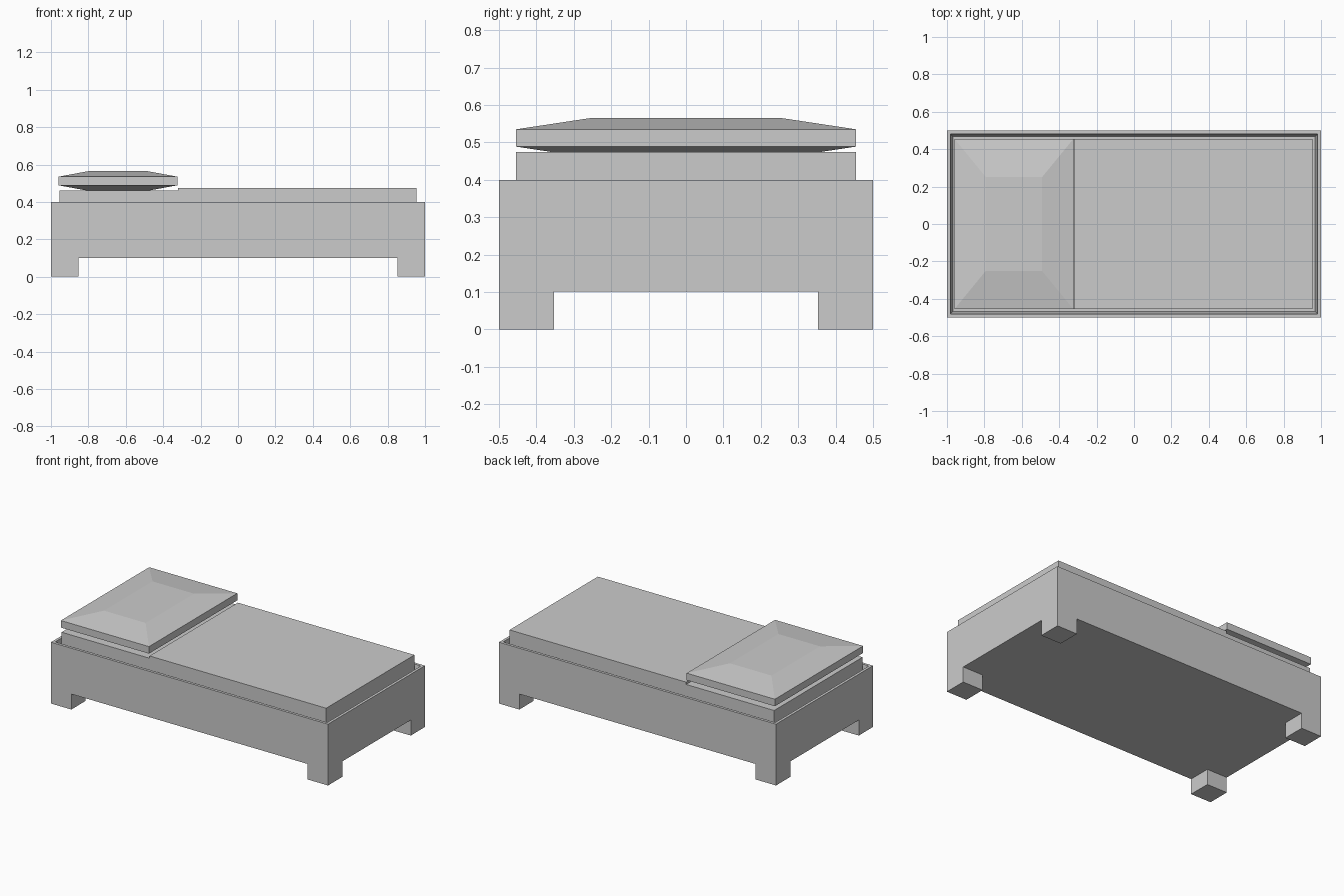
import bpy, bmesh
from mathutils import Vector

if "Cube" in bpy.data.objects:
    bpy.data.objects.remove(bpy.data.objects["Cube"])


def finish(bm, name):
    bmesh.ops.recalc_face_normals(bm, faces=bm.faces)
    mesh = bpy.data.meshes.new(name)
    bm.to_mesh(mesh)
    bm.free()
    obj = bpy.data.objects.new(name, mesh)
    bpy.context.collection.objects.link(obj)
    return obj


def box(bm, lo, hi):
    lo, hi = Vector(lo), Vector(hi)
    verts = bmesh.ops.create_cube(bm, size=1)["verts"]
    bmesh.ops.scale(bm, vec=hi - lo, verts=verts)
    bmesh.ops.translate(bm, vec=(lo + hi) / 2, verts=verts)


# Bed frame: box with a sunken top and four corner legs pulled from the underside
BASE, LEG = 0.101, 0.147
bm = bmesh.new()
box(bm, (-1, -0.5, BASE), (1, 0.5, 0.4))
bm.normal_update()
top = [f for f in bm.faces if f.normal.z > 0.9]
bmesh.ops.inset_region(bm, faces=top, thickness=0.025)
bmesh.ops.inset_region(bm, faces=top, thickness=0.02, depth=-0.1)
for axis, half in (((1, 0, 0), 1.0), ((0, 1, 0), 0.5)):
    for side in (-1, 1):
        bmesh.ops.bisect_plane(bm, geom=bm.verts[:] + bm.edges[:] + bm.faces[:],
                               plane_co=Vector(axis) * side * (half - LEG), plane_no=axis)
bm.normal_update()
corners = []
for f in bm.faces:
    c = f.calc_center_median()
    if f.normal.z < -0.9 and abs(c.x) > 1 - LEG and abs(c.y) > 0.5 - LEG:
        corners.append(f)
for f in corners:
    new = bmesh.ops.extrude_face_region(bm, geom=[f])["geom"]
    for v in new:
        if isinstance(v, bmesh.types.BMVert):
            v.co.z = 0
bmesh.ops.delete(bm, geom=corners, context='FACES_ONLY')
finish(bm, "bed_frame")

# Mattress with a raised blanket step, extruded across the bed
profile = [(-0.955, 0.3), (0.955, 0.3), (0.955, 0.475),
           (-0.32, 0.475), (-0.32, 0.46), (-0.955, 0.46)]
bm = bmesh.new()
face = bm.faces.new([bm.verts.new((x, -0.455, z)) for x, z in profile])
new = bmesh.ops.extrude_face_region(bm, geom=[face])["geom"]
bmesh.ops.translate(bm, vec=(0, 0.91, 0),
                    verts=[v for v in new if isinstance(v, bmesh.types.BMVert)])
finish(bm, "mattress_and_blanket")

# Pillow: stacked rectangles (half x, half y, z) joined into a bevelled slab
rings = [(0.15, 0.25, 0.458), (0.318, 0.455, 0.489),
         (0.318, 0.455, 0.535), (0.15, 0.25, 0.566)]
bm = bmesh.new()
loops = [[bm.verts.new((-0.642 + sx * hx, sy * hy, z))
          for sx, sy in ((-1, -1), (1, -1), (1, 1), (-1, 1))] for hx, hy, z in rings]
for a, b in zip(loops, loops[1:]):
    for i in range(4):
        j = (i + 1) % 4
        bm.faces.new((a[i], a[j], b[j], b[i]))
bm.faces.new(loops[0][::-1])
bm.faces.new(loops[-1])
finish(bm, "pillow")
